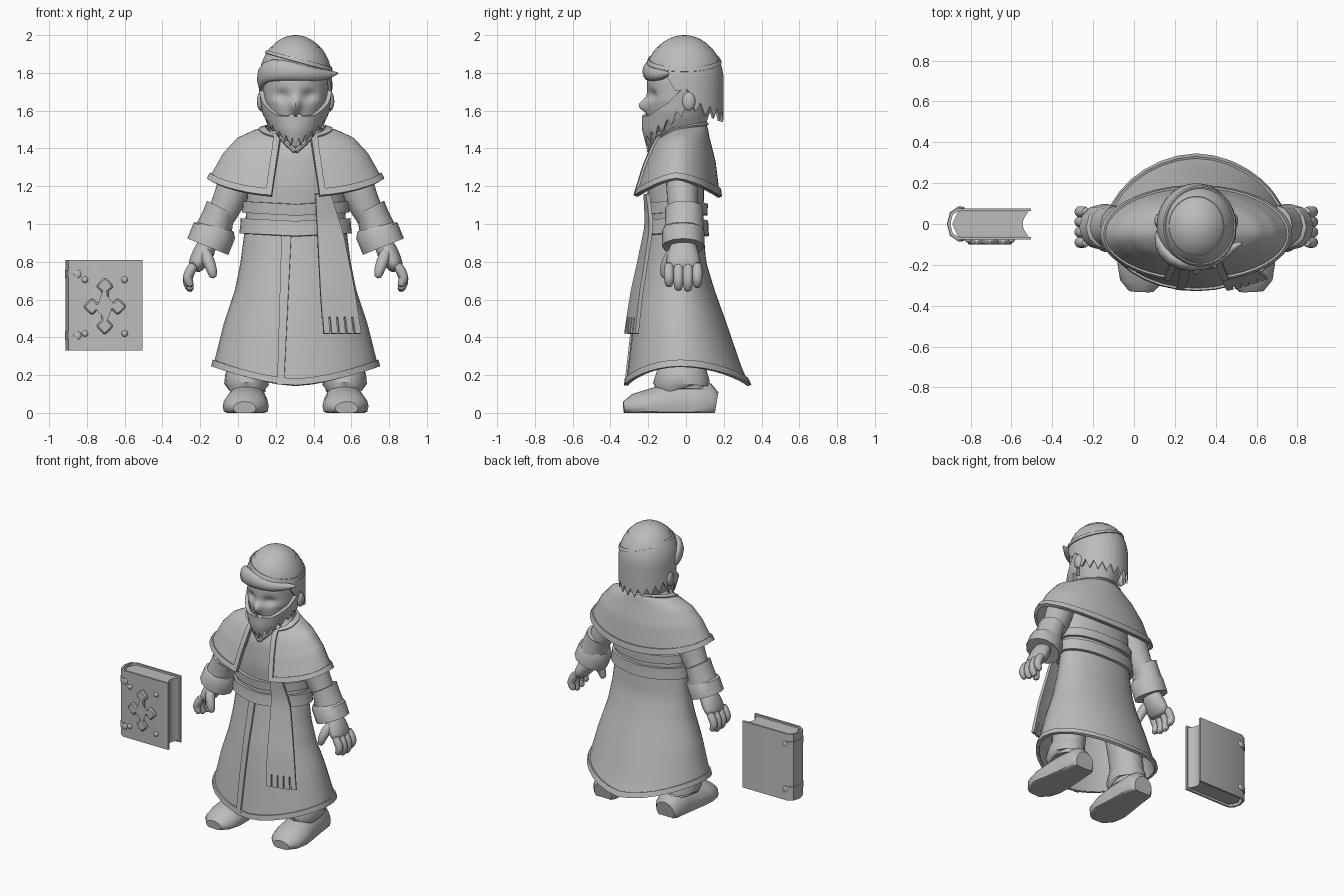
import bpy, bmesh
from math import sin, cos, pi, acos, exp, sqrt, radians
from mathutils import Vector

if "Cube" in bpy.data.objects:
    bpy.data.objects.remove(bpy.data.objects["Cube"])

grey = bpy.data.materials.new("plain grey")
grey.use_nodes = True
grey.diffuse_color = (0.5, 0.5, 0.5, 1)
grey.node_tree.nodes["Principled BSDF"].inputs["Base Color"].default_value = grey.diffuse_color
parts = []
BODY_X = 0.305
X, Y, Z = Vector((1, 0, 0)), Vector((0, 1, 0)), Vector((0, 0, 1))


def lerp(a, b, t):
    return a + (b - a) * t


def table(rows, key):
    """Interpolate the columns of rows, which are sorted by their first column."""
    key = min(max(key, rows[0][0]), rows[-1][0])
    for low, high in zip(rows, rows[1:]):
        if key <= high[0]:
            t = (key - low[0]) / (high[0] - low[0])
            return [lerp(a, b, t) for a, b in zip(low[1:], high[1:])]


def finish(name, bm, x=BODY_X, thick=0, mirror=False, subdiv=0, bevel=0):
    bmesh.ops.recalc_face_normals(bm, faces=bm.faces)
    mesh = bpy.data.meshes.new(name)
    bm.to_mesh(mesh)
    bm.free()
    mesh.materials.append(grey)
    obj = bpy.data.objects.new(name, mesh)
    bpy.context.collection.objects.link(obj)
    obj.location.x = x
    if mirror:
        obj.modifiers.new("mirror", 'MIRROR').use_mirror_merge = False
    if thick:
        shell = obj.modifiers.new("shell", 'SOLIDIFY')
        shell.thickness, shell.offset = thick, 0
    if subdiv:
        obj.modifiers.new("smooth", 'SUBSURF').levels = subdiv
    if bevel:
        obj.modifiers.new("bevel", 'BEVEL').width = bevel
    parts.append(obj)


def surf(name, f, nu, nv, closed=False, caps=False, **options):
    """Grid surface from f(u, v); closed wraps around u."""
    bm = bmesh.new()
    cols = nu if closed else nu + 1
    rings = [[bm.verts.new(f(i / nu, j / nv)) for i in range(cols)] for j in range(nv + 1)]
    for a, b in zip(rings, rings[1:]):
        for i in range(nu):
            k = (i + 1) % cols
            bm.faces.new((a[i], a[k], b[k], b[i]))
    if caps:
        bm.faces.new(rings[0])
        bm.faces.new(rings[-1])
    finish(name, bm, **options)


def tube(name, rows, ref=Y, n=16, floor=-1, **options):
    """Elliptical sweep through rows of x, y, z, side radius, up radius."""
    pts = [Vector(r[:3]) for r in rows]
    last = len(rows) - 1

    def f(u, v):
        i = round(v * last)
        tangent = (pts[min(i + 1, last)] - pts[max(i - 1, 0)]).normalized()
        side = tangent.cross(ref).normalized()
        p = pts[i] + side * rows[i][3] * cos(2 * pi * u) + side.cross(tangent) * rows[i][4] * sin(2 * pi * u)
        p.z = max(p.z, floor)
        return p
    surf(name, f, n, last, closed=True, caps=True, **options)


def prism(name, outline, direction, **options):
    bm = bmesh.new()
    face = bm.faces.new([bm.verts.new(p) for p in outline])
    top = bmesh.ops.extrude_face_region(bm, geom=[face])["geom"]
    bmesh.ops.translate(bm, verts=[g for g in top if isinstance(g, bmesh.types.BMVert)], vec=direction)
    finish(name, bm, **options)


def ball(name, place, size, **options):
    bm = bmesh.new()
    bmesh.ops.create_uvsphere(bm, u_segments=16, v_segments=10, radius=1)
    bmesh.ops.scale(bm, verts=bm.verts, vec=size)
    bmesh.ops.translate(bm, verts=bm.verts, vec=place)
    finish(name, bm, **options)


# Robe: height, half width, front depth, back depth
BODY = [(.12, .45, .315, .34), (.25, .43, .3, .285), (.47, .375, .275, .21), (.65, .315, .25, .145),
        (.8, .285, .22, .1), (1, .26, .185, .085), (1.2, .25, .2, .09), (1.38, .24, .18, .1), (1.52, .1, .1, .08)]


def body(th, z, off=0):
    a, front, back = table(BODY, z)
    depth = front - .03 if sin(th) < 0 else back + .03
    return ((a + off) * cos(th), -.03 + (depth + off) * sin(th), z)


def hem(th):
    return .145 + .1 * abs(cos(th)) ** 1.5


def placket(u, v):
    z = lerp(.98, .15, v)
    x = lerp(lerp(-.07, -.095, v), lerp(-.02, -.06, v), u)
    return body(-acos(x / table(BODY, z)[0]), z, .01)


surf("robe", lambda u, v: body(2 * pi * u, lerp(1.52, hem(2 * pi * u), v)), 32, 28, closed=True, thick=.012)
surf("robe_hem_trim", lambda u, v: body(2 * pi * u, hem(2 * pi * u) + .035 * v, .008), 32, 1, closed=True, thick=.018)
surf("robe_placket", placket, 2, 20, thick=.014)

# Belt bands
for name, low, high, off in (("upper_belt", 1.045, 1.105, .018), ("lower_belt", .935, 1.015, .022)):
    surf(name, lambda u, v: body(2 * pi * u, lerp(low, high, v) + .015 * abs(cos(2 * pi * u)), off),
         32, 2, closed=True, thick=.02)

# Scarf hanging over the front, with cut fringe
SCARF = [(.42, .145, .345), (.65, .13, .31), (.95, .115, .25), (1.16, .105, .185)]


def scarf(u, z):
    x = lerp(*table(SCARF, z), u)
    return (x, -table(BODY, z)[1] - lerp(.05, .025, (z - .42) / .74) + .6 * x * x, z)


surf("scarf", lambda u, v: scarf(u, lerp(1.16, .505, v)), 6, 14, thick=.02)
for i in range(5):
    surf("scarf_tassel", lambda u, v: scarf((i + .08 + .78 * u) / 4.86, lerp(.51, .42, v)), 1, 2, thick=.02)

# Shoulder cape: t, drop, half width, front, back
CAPE = [(0, 0, .15, .14, .1), (.12, .06, .22, .16, .11), (.25, .2, .305, .18, .12),
        (.55, .5, .38, .22, .15), (1, 1, .455, .27, .175)]


def cape(th, t, off=0):
    drop, a, front, back = table(CAPE, t)
    s = sin(th)
    top = 1.505 + (.05 * s if s < 0 else .025 * s)
    low = 1.235 - .095 * abs(s) ** 1.5
    depth = front - .05 if s < 0 else back + .05
    return ((a + off) * cos(th), -.05 + (depth + off) * s, lerp(top, low, drop) + off * .5)


def opening(t, extra=0):
    return acos((lerp(.075, .125, t) + extra) / table(CAPE, t)[1])


def cape_sheet(u, t, off=0):
    start = opening(t)
    return cape(lerp(-start, pi + start, u), t, off)


surf("cape", cape_sheet, 40, 16, thick=.012)
for name, t0, t1 in (("cape_hem_trim", .9, 1), ("cape_collar_trim", 0, .06)):
    surf(name, lambda u, v: cape_sheet(u, lerp(t0, t1, v), .008), 40, 1, thick=.016)
surf("cape_front_trim", lambda u, v: cape(-opening(v, .032 * u), v, .01), 1, 16, thick=.016, mirror=True)
tube("neckline_trim", [(.09, -.14, 1.48, .014, .014), (.05, -.175, 1.43, .014, .014),
                       (0, -.195, 1.385, .014, .014)], n=8, mirror=True)

# Arms, cuffs and hands
tube("sleeve", [(.25, -.02, 1.42, .08, .08), (.3, -.02, 1.28, .1, .09), (.345, -.02, 1.13, .09, .085),
                (.41, -.01, 1.02, .075, .075), (.455, -.01, .9, .06, .07)], mirror=True, subdiv=1)
tube("upper_cuff", [(.395, -.01, 1.07, .065, .08), (.393, -.01, 1.085, .085, .1), (.41, -.01, 1.04, .085, .1),
                    (.44, -.01, .95, .1, .105)], n=12, mirror=True)
tube("lower_cuff", [(.425, -.015, .985, .1, .1), (.43, -.015, .965, .117, .112),
                    (.465, -.015, .88, .117, .112), (.46, -.015, .89, .08, .085)], n=12, mirror=True)
tube("palm", [(.455, -.01, .92, .045, .06), (.48, -.015, .86, .06, .08), (.515, -.015, .8, .052, .095),
              (.545, -.015, .75, .035, .085)], mirror=True, subdiv=1)
for i in range(4):
    y, drop = .06 - i * .05, .02 * abs(i - 1.4)
    tube("finger", [(.53, y, .8, .03, .03), (.57, y, .73, .03, .03), (.575, y, .68 + drop, .03, .029),
                    (.55, y, .63 + drop, .02, .022)], n=8, mirror=True, subdiv=1)
tube("thumb", [(.485, -.06, .87, .035, .035), (.46, -.1, .8, .036, .034), (.44, -.115, .75, .03, .03),
               (.435, -.11, .71, .02, .02)], n=8, mirror=True, subdiv=1)

# Legs and shoes
tube("trouser_leg", [(.2, -.02, .6, .12, .12), (.24, -.01, .35, .11, .12), (.26, -.01, .12, .1, .12)], mirror=True)
tube("trouser_cuff", [(.255, -.01, .24, .1, .12), (.258, -.015, .2, .115, .14), (.26, -.025, .15, .118, .15),
                      (.26, -.02, .13, .1, .13)], mirror=True)
tube("shoe", [(.25, .16, .04, .07, .07), (.25, .13, .045, .095, .11), (.252, .02, .045, .1, .13),
              (.258, -.1, .04, .112, .115), (.264, -.2, .035, .122, .09), (.268, -.28, .03, .105, .07),
              (.27, -.33, .025, .06, .035)], ref=Z, n=20, floor=0, mirror=True)

# Head with eye sockets and nose
HEAD = [(1.42, 0, .09, .09), (1.5, -.03, .1, .13), (1.56, -.04, .135, .155), (1.65, -.03, .165, .18),
        (1.76, -.015, .175, .19), (1.9, -.01, .12, .13), (1.95, -.01, .04, .04)]


def bump(x, z, width, height):
    return exp(-(x / width) ** 2 - (z / height) ** 2)


def head(u, v):
    th, z = 2 * pi * u, lerp(1.42, 1.95, v)
    mid, rx, ry = table(HEAD, z)
    x, y = rx * cos(th), mid + ry * sin(th)
    if y < mid:
        y += .03 * (bump(x - .07, z - 1.68, .04, .03) + bump(x + .07, z - 1.68, .04, .03))
        y -= .045 * bump(x, z - 1.625, .025, .035)
    return (x, y, z)


surf("head", head, 96, 44, closed=True, caps=True)
ball("ear", (.185, .015, 1.65), (.02, .035, .05), mirror=True)

# Beard with jagged tips
BEARD = [(1.4, .08, .165), (1.5, .13, .19), (1.6, .167, .19), (1.75, .185, .19)]
BEARD_EDGE = [(0, 1.57, 1.45), (.35, 1.575, 1.49), (.7, 1.64, 1.56), (1, 1.74, 1.64)]


def zigzag(u, count):
    return abs((u * count) % 1 * 2 - 1)


def beard(u, v):
    top, low = table(BEARD_EDGE, abs(2 * u - 1))
    z = lerp(top, low - .05 * zigzag(u + .5 / 13, 13), v)
    rx, ry = table(BEARD, z)
    th = radians(lerp(-190, 10, u))
    return (rx * cos(th), -.03 + ry * sin(th), z)


surf("beard", beard, 78, 8, thick=.025)
tube("moustache", [(0, -.218, 1.578, .012, .014), (.035, -.217, 1.565, .018, .016),
                   (.085, -.195, 1.53, .005, .005)], ref=Z, n=8, mirror=True, subdiv=1)

# Hair: jagged shell and swept fringe
HAIR_EDGE = [(-1, 1.84), (-.45, 1.78), (-.2, 1.7), (.05, 1.72), (.3, 1.65), (1, 1.6)]


def hair(u, v):
    th = 2 * pi * u
    low = table(HAIR_EDGE, sin(th))[0] - (.06 * zigzag(u, 22) if sin(th) > .15 else 0)
    z = lerp(1.93, low, v)
    k = sqrt(1 - (max(z - 1.76, 0) / .235) ** 2)
    return (.187 * k * cos(th), -.01 + .202 * k * sin(th), z)


surf("hair", hair, 88, 12, closed=True, thick=.014)
tube("fringe", [(-.185, -.03, 1.72, .015, .03), (-.185, -.1, 1.79, .03, .06), (-.13, -.175, 1.82, .04, .065),
                (-.02, -.205, 1.81, .04, .055), (.1, -.175, 1.79, .035, .04), (.175, -.11, 1.79, .025, .025),
                (.23, -.09, 1.8, .004, .004)], ref=Z, n=10, subdiv=1)


# Skullcap cut by a tilted plane, with a rim
def skullcap(th, t0, size=1):
    end = 1.2
    for _ in range(12):
        end = acos((.1 - .053 * cos(th) * sin(end)) / .24)
    phi = lerp(.02, end, t0)
    return (.192 * size * cos(th) * sin(phi), -.01 + .207 * size * sin(th) * sin(phi), 1.76 + .24 * size * cos(phi))


surf("skullcap", lambda u, v: skullcap(2 * pi * u, v), 32, 10, closed=True, caps=True)
surf("skullcap_rim", lambda u, v: skullcap(2 * pi * u, lerp(.93, 1.01, v), 1.01), 32, 1, closed=True, thick=.014)

# Book: cover, pages, straps, studs and cross
SPINE = [(-.86, -.07), (-.893, -.05), (-.906, 0), (-.893, .05), (-.86, .07)]


def sheet(name, path, low, high, thick):
    surf(name, lambda u, v: (*path[round(u * (len(path) - 1))], lerp(low, high, v)),
         len(path) - 1, 1, x=0, thick=thick)


sheet("book_cover", [(-.505, -.07), *SPINE, (-.505, .07)], .33, .81, .014)
fore_edge = [(-.515 - .03 * cos(i * pi / 8), .062 * i / 4) for i in range(-4, 5)]
prism("book_pages", [(x, y, .342) for x, y in fore_edge + [(-.86, .062), (-.89, 0), (-.86, -.062)]],
      Z * .456, x=0)
wrap = [(x - .004 if abs(y) < .06 else x, y * 1.12) for x, y in SPINE]
for z in (.41, .735):
    sheet("book_strap", [(-.85, -.078), *wrap, (-.85, .078)], z - .022, z + .022, .01)
    for y in (-.078, .078):
        ball("strap_end", (-.85, y, z), (.02, .008, .022), x=0)
for x in (-.81, -.6):
    for z in (.42, .705):
        ball("book_stud", (x, -.078, z), (.017, .014, .017), x=0)
cross = []
for turn, length in enumerate((.155, .115, .15, .115)):
    arm = [(.02, .02), (.018, length - .075), (.046, length - .05), (.03, length - .028), (0, length)]
    c, s = cos(turn * pi / 2), sin(turn * pi / 2)
    for x, z in arm + [(-x, z) for x, z in arm[-2:0:-1]]:
        cross.append((-.705 + x * c + z * s, -.074, .563 - x * s + z * c))
prism("book_cross", cross, Y * -.026, x=0, bevel=.008)

# Apply modifiers and shade smooth with sharp edges
bpy.ops.object.select_all(action='DESELECT')
for obj in parts:
    obj.select_set(True)
bpy.context.view_layer.objects.active = parts[0]
bpy.ops.object.convert(target='MESH')
bpy.ops.object.shade_smooth_by_angle(angle=radians(40))
